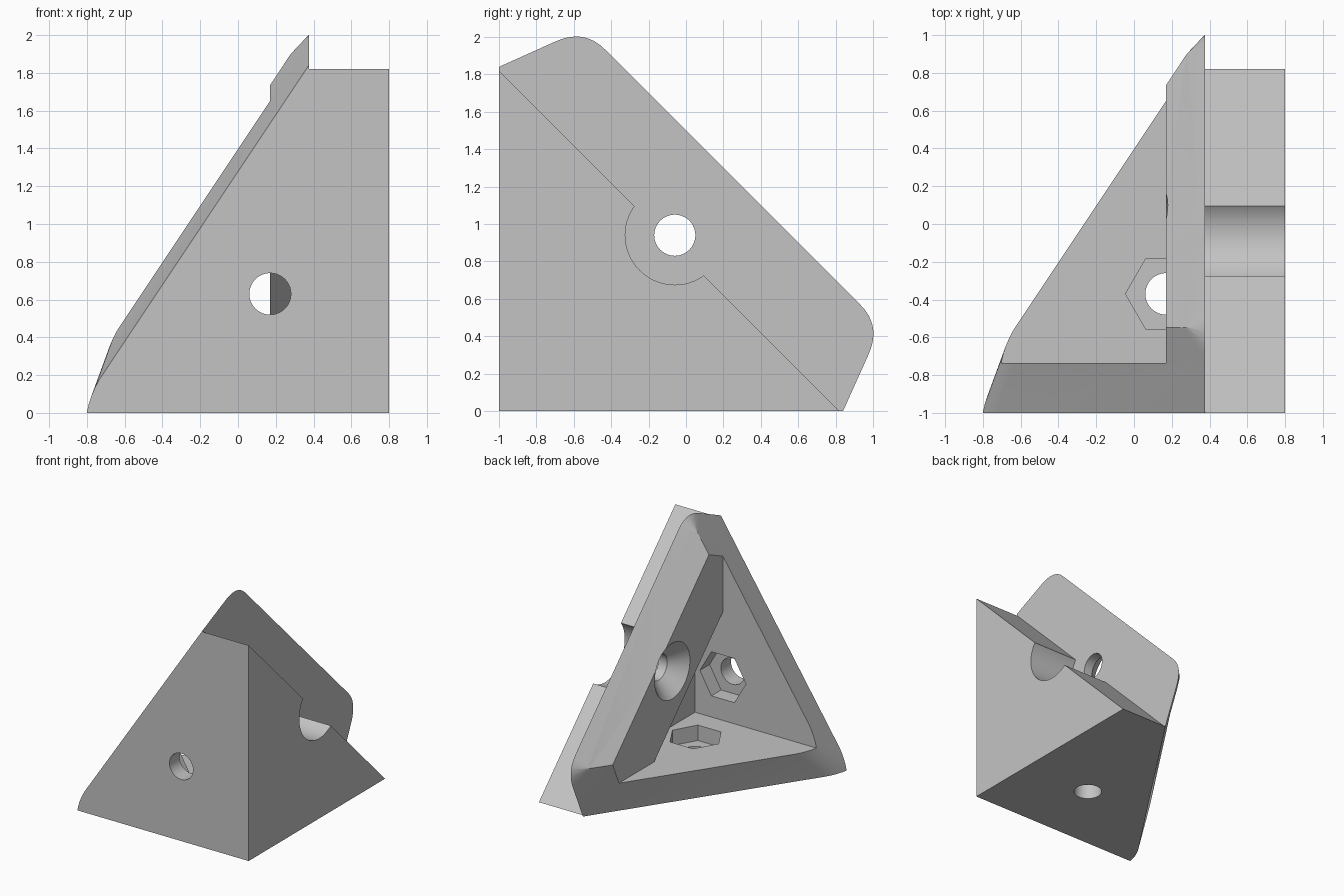
import bpy, bmesh, math
from mathutils import Vector, Matrix

cube = bpy.data.objects.get("Cube")
if cube:
    bpy.data.objects.remove(cube, do_unlink=True)

WALL = 0.265      # thickness of the front and bottom walls
PLATE_IN = 0.17   # inner face of the side plate
PLATE_OUT = 0.375 # outer face of the side plate
HOLE = 0.11

grey = bpy.data.materials.new("light_grey")
grey.use_nodes = True
grey.diffuse_color = (0.55, 0.55, 0.55, 1)
grey.node_tree.nodes["Principled BSDF"].inputs["Base Color"].default_value = (0.55, 0.55, 0.55, 1)


def make(name, bm):
    bmesh.ops.recalc_face_normals(bm, faces=bm.faces)
    me = bpy.data.meshes.new(name)
    bm.to_mesh(me)
    bm.free()
    me.materials.append(grey)
    ob = bpy.data.objects.new(name, me)
    bpy.context.collection.objects.link(ob)
    return ob


def box(lo, hi):
    bm = bmesh.new()
    bmesh.ops.create_cube(bm, size=1)
    lo, hi = Vector(lo), Vector(hi)
    for v in bm.verts:
        v.co = [(lo[i] + hi[i]) / 2 + v.co[i] * (hi[i] - lo[i]) for i in range(3)]
    return bm


def prism(name, profile, x0, x1):
    """Extrude a (y, z) profile along x."""
    bm = bmesh.new()
    face = bm.faces.new([bm.verts.new((x0, y, z)) for y, z in profile])
    ext = bmesh.ops.extrude_face_region(bm, geom=[face])
    moved = [g for g in ext["geom"] if isinstance(g, bmesh.types.BMVert)]
    bmesh.ops.translate(bm, verts=moved, vec=(x1 - x0, 0, 0))
    return make(name, bm)


def round_cutter(name, centre, axis, r1, r2, depth, sides=48, turn=0):
    bm = bmesh.new()
    bmesh.ops.create_cone(bm, cap_ends=True, segments=sides, radius1=r1, radius2=r2, depth=depth)
    rot = Vector((0, 0, 1)).rotation_difference(Vector(axis)).to_matrix().to_4x4()
    mat = Matrix.Translation(centre) @ rot @ Matrix.Rotation(turn, 4, "Z")
    bmesh.ops.transform(bm, matrix=mat, verts=bm.verts)
    return make(name, bm)


def combine(target, tool, operation="DIFFERENCE"):
    mod = target.modifiers.new("cut", "BOOLEAN")
    mod.operation, mod.object, mod.solver = operation, tool, "EXACT"
    bpy.context.view_layer.update()
    deps = bpy.context.evaluated_depsgraph_get()
    me = bpy.data.meshes.new_from_object(target.evaluated_get(deps))
    target.modifiers.clear()
    target.data = me
    bpy.data.objects.remove(tool, do_unlink=True)


INSIDE = Vector((0.3, -0.8, 0.2))


def clip(bm, point, normal):
    """Slice the solid flat, keeping the side that holds INSIDE."""
    if normal.dot(INSIDE - point) > 0:
        normal = -normal
    geom = bm.verts[:] + bm.edges[:] + bm.faces[:]
    bmesh.ops.bisect_plane(bm, geom=geom, dist=1e-5, plane_co=point,
                           plane_no=normal, clear_outer=True)
    edges = [e for e in bm.edges if e.is_boundary]
    if edges:
        bmesh.ops.holes_fill(bm, edges=edges, sides=0)


def swap(p):
    """Mirror across the plane that exchanges the front and bottom walls."""
    return Vector((p[0], p[2] - 1, p[1] + 1))


# Outer body: a block sliced by three slanted rim planes
bm = box((-1.2, -1, 0), (PLATE_OUT, 1.5, 2.5))
front_n = Vector((-1.5, -0.45, 1)).normalized()
base_n = Vector((-1.5, 1, -0.45)).normalized()
front_p = Vector((PLATE_OUT, -1, 1.84))
base_p = swap(front_p)
clip(bm, front_p, front_n)
clip(bm, base_p, base_n)
clip(bm, Vector((PLATE_OUT, 0.25, 1.25)), Vector((-1.53, 1, 1)))

# Rounded edge at the low outer corner
radius, steps = 0.25, 9
mid = (front_n + base_n).normalized()
corner = Vector((PLATE_OUT - 1.84 / 1.5, -1, 0))
axis_p = corner - mid * radius / mid.dot(front_n)
for i in range(1, steps):
    n = front_n.slerp(base_n, i / steps)
    clip(bm, axis_p + n * radius, n)

# Tapered rounding at both ends of the side plate
start, peak, end = (Vector((PLATE_OUT, y, z)) for y, z in
                    ((-0.70, 1.975), (-0.545, 2.045), (-0.435, 1.935)))
tip = Vector((0.28, -0.546, 1.901))
arc = []
for i in range(steps + 1):
    t = i / steps
    arc.append(start * (1 - t) ** 2 + peak * 2 * t * (1 - t) + end * t * t)
for flip in (False, True):
    pts = [swap(p) for p in arc] if flip else arc
    top = swap(tip) if flip else tip
    for a, b in zip(pts, pts[1:]):
        clip(bm, a, (b - a).cross(top - a).normalized())
bracket = make("corner_bracket", bm)

# Solid triangular wedge with a round notch, outside the plate
wedge = prism("wedge", [(-1, 0), (0.82, 0), (-1, 1.82)], PLATE_OUT - 0.01, 0.8)
combine(wedge, round_cutter("notch", (0.6, -0.06, 0.94), (1, 0, 0), 0.265, 0.265, 1, 64))
combine(bracket, wedge, "UNION")

# Inner pocket and its triangular undercut behind the plate
combine(bracket, make("pocket", box((-2, WALL - 1, WALL), (PLATE_IN, 3, 3))))
leg = 1.446 - WALL
combine(bracket, prism("undercut", [(WALL - 1, WALL), (leg - 1, WALL), (WALL - 1, leg)],
                       PLATE_IN - 0.1, 0.43))

# Countersunk screw hole through the plate
combine(bracket, round_cutter("plate_hole", (0.25, -0.06, 0.94), (1, 0, 0), HOLE, HOLE, 0.6))
combine(bracket, round_cutter("countersink", (0.225, -0.06, 0.94), (1, 0, 0), 0.25, HOLE, 0.14))

# Bolt holes with hexagonal nut recesses in the front and bottom walls
for centre, axis, turn in (((PLATE_IN, -1, 0.63), (0, 1, 0), 0),
                           ((PLATE_IN, -0.37, 0), (0, 0, 1), math.pi / 2)):
    c, a = Vector(centre), Vector(axis)
    combine(bracket, round_cutter("bolt_hole", c + a * 0.1, axis, HOLE, HOLE, 0.5))
    combine(bracket, round_cutter("nut_recess", c + a * (WALL - 0.05), axis,
                                  0.215, 0.215, 0.16, 6, math.pi / 2))

bpy.ops.object.select_all(action="DESELECT")
bracket.select_set(True)
bpy.context.view_layer.objects.active = bracket
bpy.ops.object.shade_smooth_by_angle(angle=math.radians(25))
